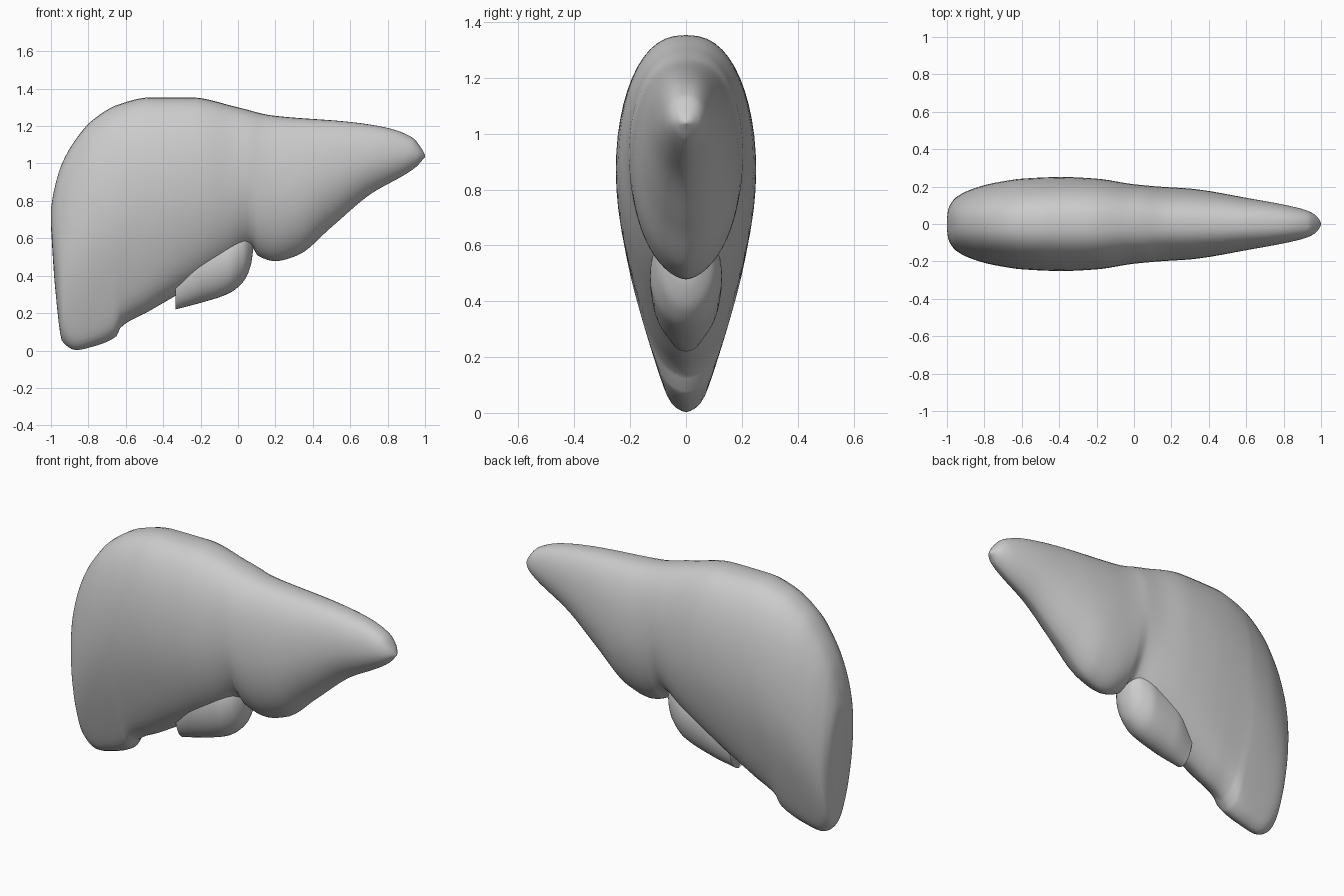
import bpy, bmesh, math

if "Cube" in bpy.data.objects:
    bpy.data.objects.remove(bpy.data.objects["Cube"])


def curve(pts):
    """Monotone cubic through (x, value) points."""
    n = len(pts)
    d = [(pts[i+1][1] - pts[i][1]) / (pts[i+1][0] - pts[i][0]) for i in range(n - 1)]
    m = [d[0]] + [2*a*b/(a+b) if a*b > 0 else 0 for a, b in zip(d, d[1:])] + [d[-1]]

    def f(x):
        i = 0
        while i < n - 2 and x > pts[i+1][0]:
            i += 1
        h = pts[i+1][0] - pts[i][0]
        t = min(1, max(0, (x - pts[i][0]) / h))
        return ((2*t**3 - 3*t*t + 1) * pts[i][1] + (t**3 - 2*t*t + t) * h * m[i]
                + (3*t*t - 2*t**3) * pts[i+1][1] + (t**3 - t*t) * h * m[i+1])
    return f


def loft(name, x0, x1, top, bottom, width, up_pow, low_pow, cols=120, segs=56):
    """Skin rounded upright cross-sections along x, thinned towards the ground."""
    bm = bmesh.new()
    rings = []
    for i in range(cols + 1):
        x = (x0 + x1) / 2 - (x1 - x0) / 2 * math.cos(math.pi * i / cols)
        zt, zb, w = top(x), bottom(x), width(x)
        ring = []
        for k in range(segs):
            a = 2 * math.pi * k / segs
            c, s = math.cos(a), math.sin(a)
            z = (zt + zb) / 2 + (zt - zb) / 2 * s
            y = abs(c) ** (up_pow if s > 0 else low_pow) * w
            limit = .055 + .33 * z
            y = y * limit / (y ** 6 + limit ** 6) ** (1 / 6)
            ring.append(bm.verts.new((x, math.copysign(y, c), z)))
        rings.append(ring)
    for a, b in zip(rings, rings[1:]):
        for k in range(segs):
            j = (k + 1) % segs
            bm.faces.new((a[k], a[j], b[j], b[k]))
    bm.faces.new(rings[0])
    bm.faces.new(rings[-1])
    bmesh.ops.recalc_face_normals(bm, faces=bm.faces)
    for f in bm.faces:
        f.smooth = True
    me = bpy.data.meshes.new(name)
    bm.to_mesh(me)
    bm.free()
    ob = bpy.data.objects.new(name, me)
    bpy.context.collection.objects.link(ob)
    return ob


# Main body: big right lobe tapering into the left lobe
top = curve([(-1, .76), (-.985, .85), (-.945, .99), (-.87, 1.125), (-.78, 1.23), (-.64, 1.315),
             (-.47, 1.353), (-.25, 1.353), (0, 1.3), (.18, 1.257), (.6, 1.222), (.8, 1.19),
             (.93, 1.14), (.985, 1.075), (1, 1.045)])
bottom = curve([(-1, .66), (-.98, .36), (-.94, .05), (-.865, .003), (-.78, .02), (-.645, .08),
                (-.63, .12), (-.48, .208), (-.33, .295), (-.05, .46), (.08, .55), (.1, .51),
                (.2, .478), (.32, .51), (.5, .66), (.7, .83), (.95, .98), (1, 1.035)])
width = curve([(-1, .03), (-.995, .07), (-.98, .108), (-.95, .145), (-.87, .19), (-.75, .228),
               (-.6, .252), (-.4, .26), (-.2, .248), (0, .214), (.15, .2), (.3, .19), (.6, .14),
               (.9, .08), (.96, .055), (.99, .025), (1, .005)])
loft("liver_body", -1, 1, top, bottom, width, .82, 1.15)

# Small lobe bulging gently out of the underside
lobe_top = curve([(-.335, .52), (-.2, .62), (-.05, .67), (.03, .7), (.08, .66)])
lobe_bottom = curve([(-.335, .22), (-.2, .255), (-.05, .305), (.03, .37), (.07, .46), (.08, .53)])
lobe_width = curve([(-.335, .085), (-.2, .125), (-.05, .13), (.03, .105), (.07, .06), (.08, .03)])
loft("under_lobe", -.335, .08, lobe_top, lobe_bottom, lobe_width, 1, 1, 40, 40)
